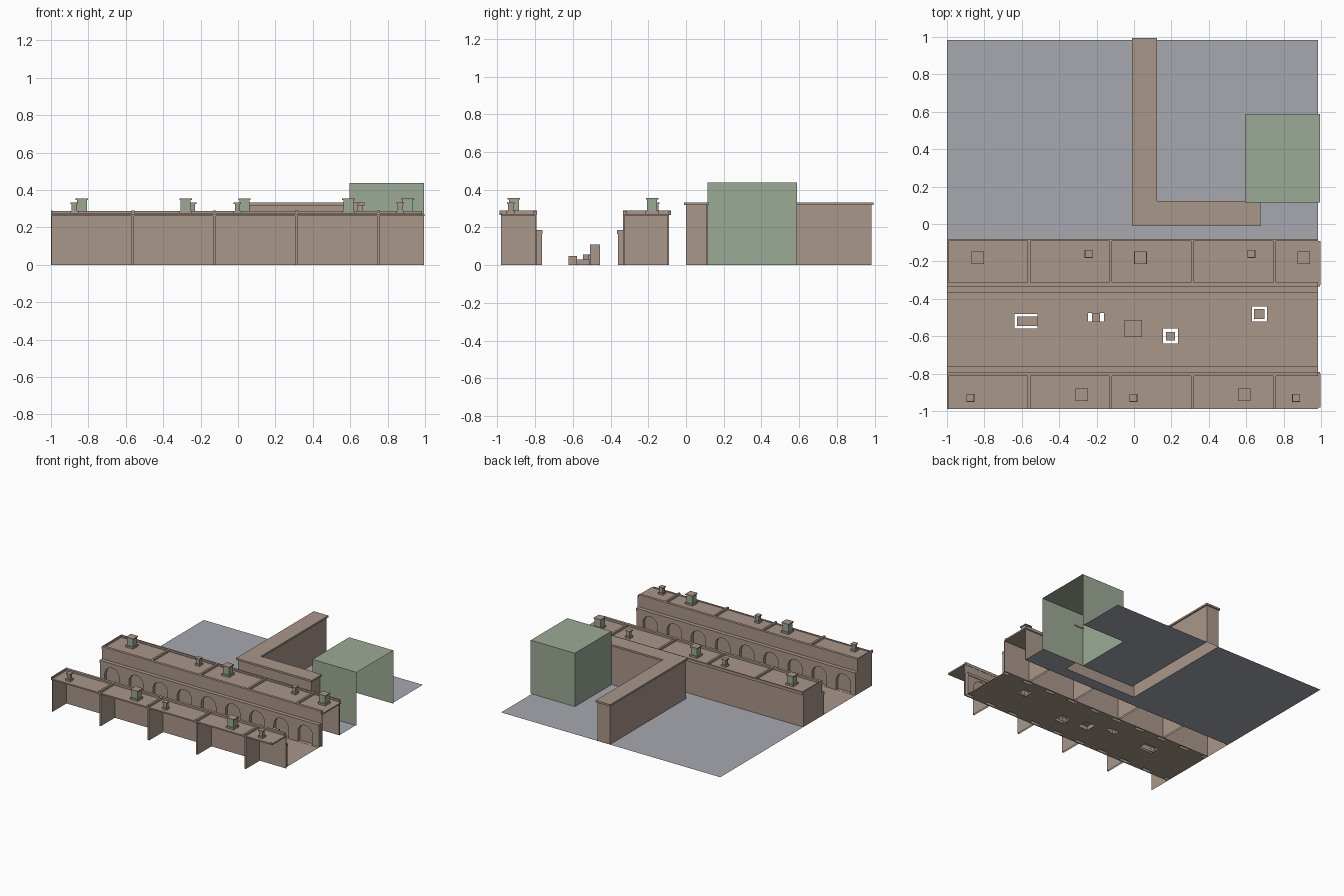
import bpy, bmesh, math
from mathutils import Vector

cube = bpy.data.objects.get("Cube")
if cube:
    bpy.data.objects.remove(cube, do_unlink=True)


def material(name, rgb):
    m = bpy.data.materials.new(name)
    m.use_nodes = True
    m.diffuse_color = (*rgb, 1)
    m.node_tree.nodes["Principled BSDF"].inputs["Base Color"].default_value = (*rgb, 1)
    return m


BROWN = material("warm_brown_stone", (0.40, 0.31, 0.26))
GREY = material("cool_grey_paving", (0.38, 0.395, 0.43))
GREEN = material("sage_green", (0.33, 0.40, 0.305))


def finish(name, bm, mat):
    mesh = bpy.data.meshes.new(name)
    bm.to_mesh(mesh)
    bm.free()
    mesh.materials.append(mat)
    obj = bpy.data.objects.new(name, mesh)
    bpy.context.collection.objects.link(obj)
    return obj


def prism(name, points, offset, mat=BROWN, open_dirs=()):
    """Extrude a polygon; drop the faces that point along open_dirs."""
    bm = bmesh.new()
    face = bm.faces.new([bm.verts.new(p) for p in points])
    new = bmesh.ops.extrude_face_region(bm, geom=[face], use_keep_orig=True)["geom"]
    bmesh.ops.translate(bm, verts=[v for v in new if isinstance(v, bmesh.types.BMVert)], vec=offset)
    bmesh.ops.recalc_face_normals(bm, faces=bm.faces[:])
    bm.normal_update()
    gone = [f for f in bm.faces if any(f.normal.dot(Vector(d)) > 0.9 for d in open_dirs)]
    bmesh.ops.delete(bm, geom=gone, context="FACES")
    return finish(name, bm, mat)


def box(name, x, y, z, mat=BROWN, open_dirs=()):
    y = sorted(y)
    pts = [(x[0], y[0], z[0]), (x[1], y[0], z[0]), (x[1], y[1], z[0]), (x[0], y[1], z[0])]
    return prism(name, pts, (0, 0, z[1] - z[0]), mat, open_dirs)


def floor(name, x, y, holes, mat):
    """Flat ground with rectangular openings (x0, x1, y0, y1)."""
    xs = sorted({*x, *[v for h in holes for v in h[:2]]})
    ys = sorted({*y, *[v for h in holes for v in h[2:]]})
    bm = bmesh.new()
    for x0, x1 in zip(xs, xs[1:]):
        for y0, y1 in zip(ys, ys[1:]):
            cx, cy = (x0 + x1) / 2, (y0 + y1) / 2
            if any(h[0] < cx < h[1] and h[2] < cy < h[3] for h in holes):
                continue
            bm.faces.new([bm.verts.new((a, b, 0)) for a, b in ((x0, y0), (x1, y0), (x1, y1), (x0, y1))])
    bmesh.ops.remove_doubles(bm, verts=bm.verts[:], dist=1e-5)
    return finish(name, bm, mat)


DOWN = (0, 0, -1)
LEFT, RIGHT, BAY = -1.0, 0.985, 0.4378
ARCH_R, SPRING = 0.066, 0.082
arch_centres = [LEFT + BAY / 4 + k * BAY / 2 for k in range(9)]


def arcade(name, y, depth):
    pts = [(LEFT, 0)]
    for c in arch_centres:
        pts.append((c - ARCH_R, 0))
        for i in range(13):
            a = math.pi * (1 - i / 12)
            pts.append((c + ARCH_R * math.cos(a), SPRING + ARCH_R * math.sin(a)))
        pts.append((c + ARCH_R, 0))
    pts += [(RIGHT, 0), (RIGHT, 0.165), (LEFT, 0.165)]
    prism(name, [(px, y, pz) for px, pz in pts], (0, depth, 0), BROWN, [DOWN])


def row(name, wall, outer, s):
    """Terrace of bays; s is the direction of the street."""
    box(name + "_facade", (LEFT, 0.995), (wall, wall + s * 0.008), (0, 0.265))
    arcade(name + "_arcade", wall + s * 0.008, s * 0.027)
    box(name + "_ledge", (LEFT, RIGHT), (wall, wall + s * 0.04), (0.165, 0.187))
    box(name + "_roof", (LEFT, 0.998), (wall, outer), (0.26, 0.272))
    box(name + "_cornice", (LEFT, RIGHT), (wall - s * 0.012, wall + s * 0.01), (0.265, 0.288))
    box(name + "_outer_eave", (LEFT, RIGHT), (outer + s * 0.004, outer - s * 0.01), (0.265, 0.276))
    for k in range(5):
        px = LEFT + k * BAY
        x0 = max(LEFT, px - 0.008)
        box(f"{name}_party_wall_{k}", (x0, px + 0.006), (wall, outer), (0, 0.265), BROWN, [DOWN])
        box(f"{name}_party_coping_{k}", (x0, px + 0.008),
            (wall + s * 0.01, outer - s * 0.01), (0.265, 0.289))
    for k, c in enumerate(arch_centres):
        box(f"{name}_niche_floor_{k}", (c - ARCH_R, c + ARCH_R),
            (wall + s * 0.008, wall + s * 0.035), (0, 0.001))


row("front_row", -0.80, -0.98, 1)
row("back_row", -0.325, -0.09, -1)
box("back_row_rear_wall", (LEFT, RIGHT), (-0.097, -0.09), (0, 0.265))
box("back_row_rear_coping", (LEFT, RIGHT), (-0.092, -0.08), (0.265, 0.288))


# Chimneys
def stack(name, cx, cy, half, top, mat):
    def layer(part, r, z, m):
        box(f"{name}_{part}", (cx - r, cx + r), (cy - r, cy + r), z, m)
    layer("base", half + 0.007, (0.27, 0.287), BROWN)
    layer("shaft", half, (0.285, top - 0.008), mat)
    layer("cap", half + 0.006, (top - 0.008, top), BROWN)


for i, (cx, cy) in enumerate([(-0.28, -0.913), (0.59, -0.913), (-0.835, -0.18), (0.035, -0.18), (0.907, -0.18)]):
    stack(f"large_chimney_{i}", cx, cy, 0.027, 0.355, GREEN)
for i, (cx, cy) in enumerate([(-0.875, -0.93), (-0.003, -0.93), (0.867, -0.93), (-0.243, -0.16), (0.628, -0.16)]):
    stack(f"small_chimney_{i}", cx, cy, 0.014, 0.332, BROWN)

# Street with openings around the crates
street_holes = [(-0.64, -0.515, -0.56, -0.48), (-0.245, -0.16, -0.52, -0.475), (-0.05, 0.043, -0.605, -0.513),
                (0.155, 0.235, -0.64, -0.56), (0.63, 0.71, -0.52, -0.44)]
floor("street", (LEFT, RIGHT), (-0.765, -0.36), street_holes, BROWN)
crates = [((-0.625, -0.515), (-0.545, -0.495), 0.055), ((-0.225, -0.183), (-0.52, -0.475), 0.05),
          ((-0.05, 0.043), (-0.605, -0.513), 0.03), ((0.172, 0.218), (-0.622, -0.578), 0.047),
          ((0.642, 0.697), (-0.508, -0.455), 0.11)]
for i, (cx, cy, h) in enumerate(crates):
    box(f"street_crate_{i}", cx, cy, (0, h), BROWN, [DOWN])


# L-shaped wall with coping
def ell(e):
    return [(-e, -e), (0.665 + e, -e), (0.665 + e, 0.112 + e), (0.112 + e, 0.112 + e),
            (0.112 + e, 0.985 + e), (-e, 0.985 + e)]


prism("courtyard_wall", [(x, y, 0) for x, y in ell(0)], (0, 0, 0.32), BROWN, [DOWN])
prism("courtyard_wall_coping", [(x, y, 0.318) for x, y in ell(0.01)], (0, 0, 0.015))

# Rear block, open on its cut side and underneath
box("rear_block", (0.595, 0.995), (0.115, 0.588), (0, 0.437), GREEN, [DOWN, (1, 0, 0)])

# Rear yard
floor("rear_yard", (LEFT, RIGHT), (-0.09, 0.985),
      [(0, 0.665, 0, 0.112), (0, 0.112, 0, 0.985), (0.595, RIGHT, 0.115, 0.588)], GREY)
